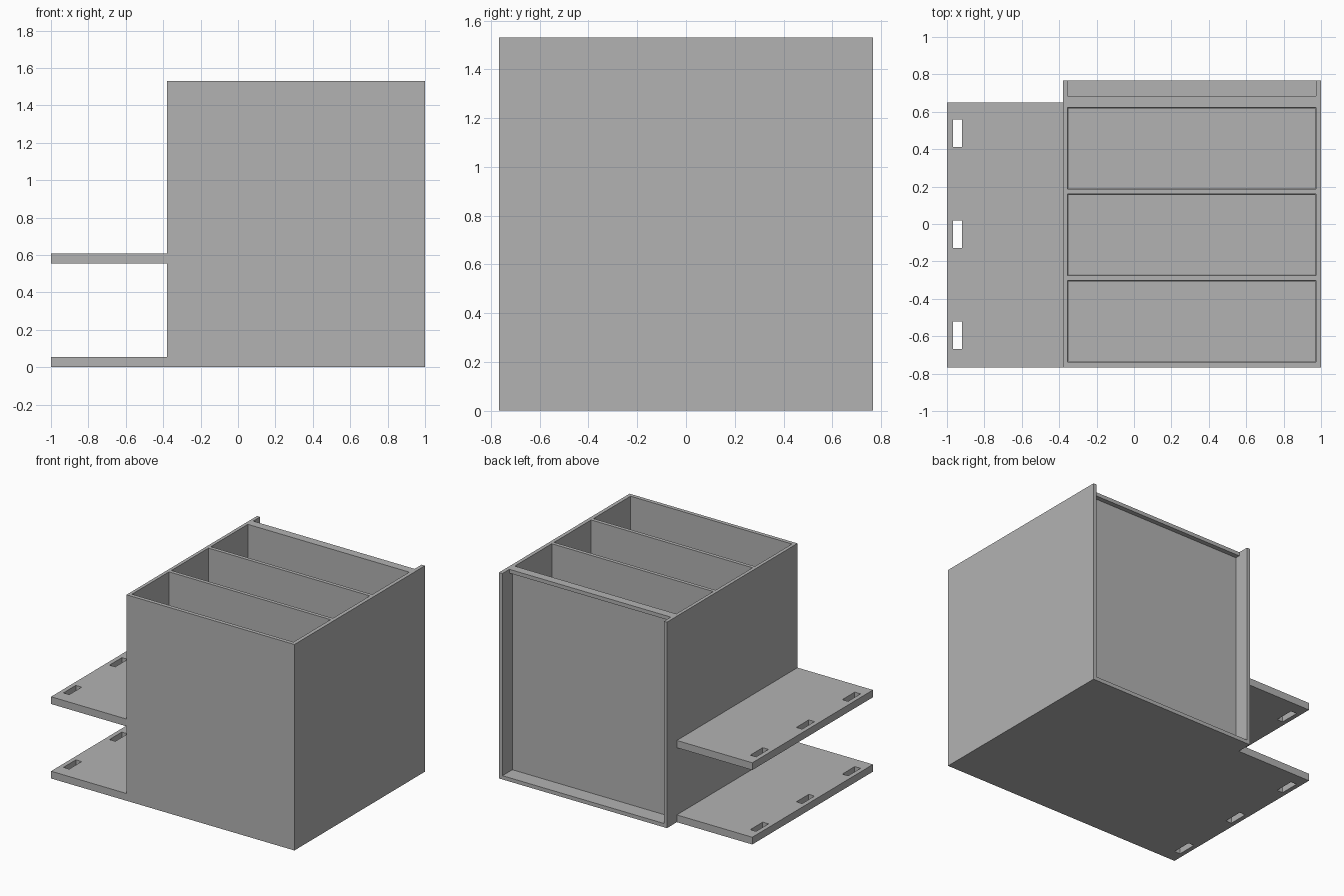
import bpy
import bmesh
from mathutils import Vector

cube = bpy.data.objects.get("Cube")
if cube:
    bpy.data.objects.remove(cube, do_unlink=True)

grey = bpy.data.materials.new("light grey")
grey.use_nodes = True
colour = (0.45, 0.45, 0.45, 1)
grey.diffuse_color = colour
grey.node_tree.nodes["Principled BSDF"].inputs["Base Color"].default_value = colour


def box(name, xs, ys, zs, draft=0.0):
    """Box between limits; draft narrows its bottom on every side."""
    lo, hi = Vector((xs[0], ys[0], zs[0])), Vector((xs[1], ys[1], zs[1]))
    size, mid = hi - lo, (hi + lo) / 2
    bm = bmesh.new()
    bmesh.ops.create_cube(bm, size=1)
    for v in bm.verts:
        inset = draft if v.co.z < 0 else 0
        v.co = Vector((v.co.x * (size.x - 2 * inset),
                       v.co.y * (size.y - 2 * inset), v.co.z * size.z)) + mid
    mesh = bpy.data.meshes.new(name)
    bm.to_mesh(mesh)
    bm.free()
    mesh.materials.append(grey)
    obj = bpy.data.objects.new(name, mesh)
    bpy.context.scene.collection.objects.link(obj)
    return obj


def cut(obj, cutter):
    """Subtract the cutter, then discard it."""
    cutter.hide_render = True
    mod = obj.modifiers.new("cut", 'BOOLEAN')
    mod.operation = 'DIFFERENCE'
    mod.solver = 'EXACT'
    mod.object = cutter
    bpy.context.view_layer.objects.active = obj
    bpy.ops.object.modifier_apply(modifier=mod.name)
    bpy.data.objects.remove(cutter, do_unlink=True)


# Main cabinet, with side walls reaching past the back panel
HEIGHT, FRONT, BACK = 1.53, -0.766, 0.766
INNER = (-0.355, 0.972)
cabinet = box("cabinet", (-0.38, 1), (FRONT, BACK), (0, HEIGHT))

# Three deep compartments, open at the top
for y in (-0.737, -0.275, 0.187):
    y += 0.0
    cut(cabinet, box("compartment_cutter", INNER, (y, y + 0.435),
                     (0.03, HEIGHT + 0.02), 0.005))

# Recess in the back, below a shallow lip along the top
cut(cabinet, box("recess_cutter", INNER, (0.65, 0.9), (0.028, 1.502)))
cut(cabinet, box("lip_cutter", INNER, (0.685, 0.9), (1.4, 1.6)))

# Two side shelves, each with three slots near the outer edge
for name, z in (("lower_shelf", 0), ("upper_shelf", 0.553)):
    shelf = box(name, (-1, -0.38), (FRONT, 0.65), (z, z + 0.054))
    for y in (-0.595, -0.055, 0.485):
        cut(shelf, box("slot_cutter", (-0.967, -0.919),
                       (y - 0.073, y + 0.073), (z - 0.1, z + 0.2)))
